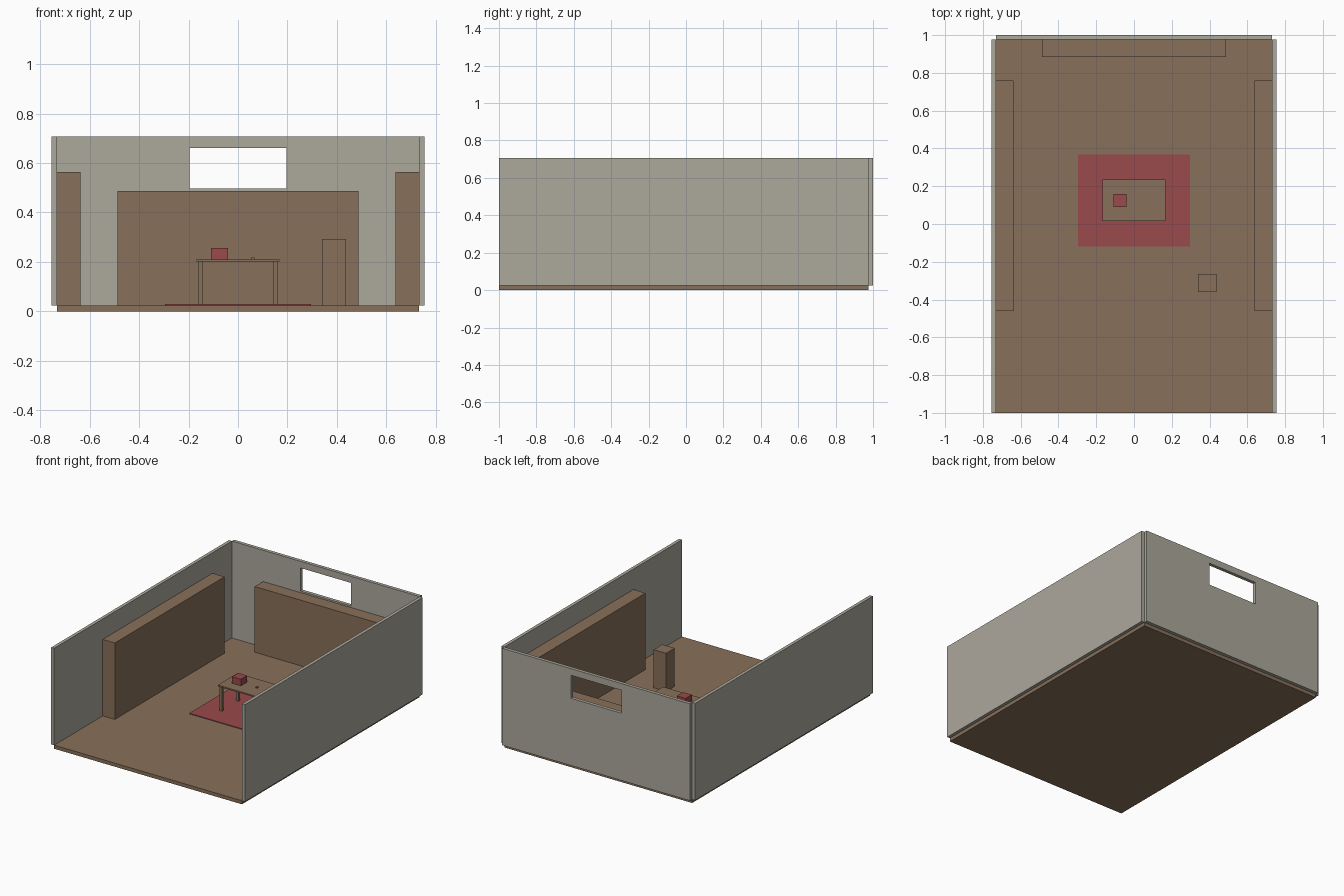
import bpy
import bmesh

cube = bpy.data.objects.get("Cube")
if cube:
    bpy.data.objects.remove(cube, do_unlink=True)


def material(name, rgb):
    mat = bpy.data.materials.new(name)
    mat.use_nodes = True
    mat.diffuse_color = (*rgb, 1)
    mat.node_tree.nodes["Principled BSDF"].inputs["Base Color"].default_value = (*rgb, 1)
    return mat


plaster = material("warm grey plaster", (0.413, 0.392, 0.332))
wood = material("brown wood", (0.246, 0.162, 0.102))
red = material("muted red", (0.319, 0.067, 0.070))


def finish(name, bm, mat):
    bmesh.ops.recalc_face_normals(bm, faces=bm.faces)
    mesh = bpy.data.meshes.new(name)
    bm.to_mesh(mesh)
    bm.free()
    mesh.materials.append(mat)
    obj = bpy.data.objects.new(name, mesh)
    bpy.context.collection.objects.link(obj)
    return obj


def box(name, mat, xs, ys, zs):
    """Box spanning the given (low, high) pairs."""
    bm = bmesh.new()
    bmesh.ops.create_cube(bm, size=1)
    for v in bm.verts:
        v.co = [(a + b) / 2 + c * (b - a) for c, (a, b) in zip(v.co, (xs, ys, zs))]
    return finish(name, bm, mat)


def wall_with_window(name, mat, xs, zs, y_front, y_back):
    """Grid of panels with the middle one left open, extruded to thickness."""
    bm = bmesh.new()
    grid = [[bm.verts.new((x, y_front, z)) for z in zs] for x in xs]
    for i in range(3):
        for j in range(3):
            if (i, j) != (1, 1):
                bm.faces.new((grid[i][j], grid[i + 1][j],
                              grid[i + 1][j + 1], grid[i][j + 1]))
    ext = bmesh.ops.extrude_face_region(bm, geom=bm.faces[:], use_keep_orig=True)
    for v in ext["geom"]:
        if isinstance(v, bmesh.types.BMVert):
            v.co.y = y_back
    return finish(name, bm, mat)


FLOOR, TOP, INNER, OUTER, BACK = 0.025, 0.707, 0.731, 0.754, 0.976

# Room shell
box("floor", wood, (-INNER, INNER), (-1, BACK), (0, FLOOR))
wall_with_window("back_wall", plaster, (-INNER, -0.197, 0.197, INNER),
                 (FLOOR, 0.498, 0.66, TOP), BACK, 1)

# Side walls and the tall shelves against them
for side, s in (("left", 1), ("right", -1)):
    box(side + "_wall", plaster, sorted((s * INNER, s * OUTER)), (-1, BACK), (FLOOR, TOP))
    box(side + "_shelf", wood, sorted((s * 0.637, s * INNER)), (-0.46, 0.76), (FLOOR, 0.563))

# Back cabinet and free-standing pedestal
box("back_cabinet", wood, (-0.488, 0.488), (0.883, BACK), (FLOOR, 0.487))
box("pedestal", wood, (0.34, 0.437), (-0.36, -0.264), (FLOOR, 0.293))

# Rug
box("rug", red, (-0.296, 0.296), (-0.119, 0.368), (FLOOR, 0.03))

# Table
box("table_top", wood, (-0.168, 0.168), (0.016, 0.235), (0.201, 0.211))
for side, x in (("left", 0.152), ("right", -0.152)):
    for end, y in (("front", 0.034), ("back", 0.217)):
        box(f"table_leg_{end}_{side}", wood, (x - 0.01, x + 0.01),
            (y - 0.01, y + 0.01), (FLOOR, 0.201))

# Items on the table
box("red_box", red, (-0.109, -0.04), (0.09, 0.159), (0.211, 0.257))
box("small_block", wood, (0.053, 0.066), (0.119, 0.131), (0.211, 0.218))
